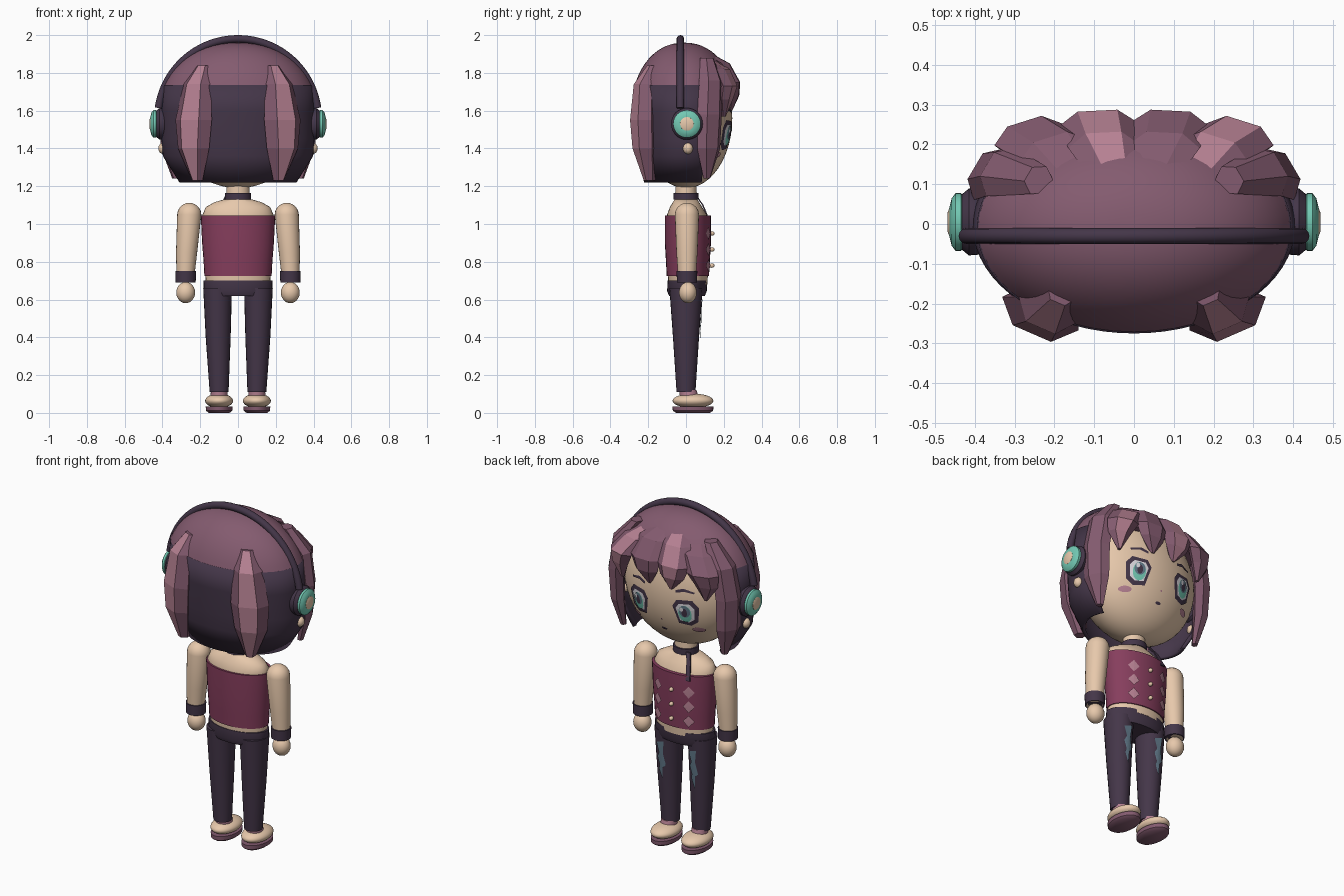
import bpy, bmesh, math
from mathutils import Vector

if "Cube" in bpy.data.objects:
    bpy.data.objects.remove(bpy.data.objects["Cube"])

def mat(name, r, g, b):
    m = bpy.data.materials.new(name)
    m.diffuse_color = (r, g, b, 1)
    m.use_nodes = True
    m.node_tree.nodes["Principled BSDF"].inputs["Base Color"].default_value = m.diffuse_color
    return m

MAUVE = mat("mauve hair", .23, .105, .16)
PINK = mat("pink streak", .47, .22, .29)
DARK = mat("dark plum", .058, .037, .066)
SKIN = mat("warm skin", .84, .61, .43)
WINE = mat("wine corset", .24, .048, .11)
TEAL = mat("teal", .17, .58, .45)
SLATE = mat("slate blue", .12, .19, .25)
PALE = mat("pale eye", .72, .70, .74)

def finish(name, bm, mats, smooth=True, angle=40):
    me = bpy.data.meshes.new(name)
    bm.to_mesh(me)
    bm.free()
    ob = bpy.data.objects.new(name, me)
    bpy.context.collection.objects.link(ob)
    for m in mats:
        me.materials.append(m)
    if smooth:
        bpy.ops.object.select_all(action='DESELECT')
        ob.select_set(True)
        bpy.context.view_layer.objects.active = ob
        bpy.ops.object.shade_smooth_by_angle(angle=math.radians(angle))
    return ob

def loft(name, rings, mats, closed=True, caps=True, smooth=True, stripe=None):
    """Skin a list of equal-length point rings; strip number `stripe` gets material 1."""
    bm = bmesh.new()
    vs = [[bm.verts.new(p) for p in r] for r in rings]
    n = len(rings[0])
    for a, b in zip(vs, vs[1:]):
        for i in range(n if closed else n - 1):
            j = (i + 1) % n
            f = bm.faces.new((a[i], a[j], b[j], b[i]))
            f.material_index = 1 if i == stripe else 0
    if caps:
        bm.faces.new(vs[0][::-1])
        bm.faces.new(vs[-1])
    bmesh.ops.recalc_face_normals(bm, faces=bm.faces)
    return finish(name, bm, mats, smooth)

def stack(name, levels, m, n=32, arc=None, caps=True):
    """Horizontal ellipses; levels are (z, cx, cy, rx, ry)."""
    a0, a1 = arc or (0, 360)
    cnt = n + 1 if arc else n
    ang = [math.radians(a0 + (a1 - a0) * i / n) for i in range(cnt)]
    rings = [[(cx + rx * math.cos(a), cy + ry * math.sin(a), z) for a in ang]
             for z, cx, cy, rx, ry in levels]
    return loft(name, rings, [m], closed=not arc, caps=caps)

def ball(name, loc, r, m, seg=32):
    bm = bmesh.new()
    bmesh.ops.create_uvsphere(bm, u_segments=seg, v_segments=seg // 2, radius=1)
    for v in bm.verts:
        v.co = Vector([loc[i] + r[i] * v.co[i] for i in range(3)])
    return finish(name, bm, [m], angle=60)

def plate(name, pts, surf, off, m):
    """Thin patch of (x, z) outline points laid on the surface y = surf(x, z)."""
    n = len(pts)
    cx, cz = sum(p[0] for p in pts) / n, sum(p[1] for p in pts) / n
    bm = bmesh.new()
    def ring(k):
        return [bm.verts.new((x, surf(x, z) + off, z)) for x, z in
                [(cx + (p[0] - cx) * k, cz + (p[1] - cz) * k) for p in pts]]
    rs = [ring(k) for k in (1, .66, .33)]
    c = bm.verts.new((cx, surf(cx, cz) + off, cz))
    for i in range(n):
        j = (i + 1) % n
        for a, b in zip(rs, rs[1:]):
            bm.faces.new((a[i], a[j], b[j], b[i]))
        bm.faces.new((rs[-1][i], rs[-1][j], c))
    bmesh.ops.recalc_face_normals(bm, faces=bm.faces)
    if sum(f.normal.y for f in bm.faces) < 0:
        bmesh.ops.reverse_faces(bm, faces=bm.faces)
    return finish(name, bm, [m], False)

def oval(cx, cz, rx, rz, n=16):
    return [(cx + rx * math.cos(math.tau * i / n), cz + rz * math.sin(math.tau * i / n))
            for i in range(n)]

def lock(name, path, normal, stripe=None):
    """Faceted six-sided strand; path holds (x, y, z, half width, half thickness)."""
    nrm = Vector((*normal, 0)).normalized()
    t = Vector((-nrm.y, nrm.x, 0))
    rings = [[Vector((x, y, z)) + t * w * math.cos(k * math.pi / 3)
              + nrm * h * math.sin(k * math.pi / 3) / .87 for k in range(6)]
             for x, y, z, w, h in path]
    return loft(name, rings, [MAUVE, PINK], smooth=False, stripe=stripe)

# head and hair shell
HZ, HR = 1.56, (.365, .245, .37)
ball("head", (0, 0, HZ), HR, SKIN, 48)
def face(x, z):
    return HR[1] * math.sqrt(max(.01, 1 - (x / HR[0]) ** 2 - ((z - HZ) / HR[2]) ** 2))

cap = []
for i in range(13):
    a = math.radians(21 + 68.9 * i / 12)
    c = math.cos(a) ** .92
    cap.append((1.6 + .36 * math.sin(a), 0, -.01, .42 * c, .28 * c))
stack("hair_cap", cap, MAUVE, 48)
shell = stack("under_hair", [(1.735, 0, -.01, .395, .265), (1.6, 0, -.005, .405, .268),
              (1.45, 0, 0, .405, .262), (1.36, 0, 0, .398, .255), (1.22, 0, 0, .31, .222)],
              DARK, 40, (158, 382), caps=False)
sol = shell.modifiers.new("thickness", 'SOLIDIFY')
sol.thickness = .02

# hair strands
for s in (-1, 1):
    lock("back_lock", [(s * .18, -.17, 1.84, .04, .03), (s * .215, -.215, 1.74, .08, .05),
         (s * .235, -.225, 1.55, .105, .055), (s * .235, -.215, 1.4, .09, .055),
         (s * .215, -.19, 1.23, .03, .03)], (s * .4, -.92), 1)
    lock("side_lock", [(s * .24, .11, 1.88, .04, .03), (s * .335, .13, 1.76, .07, .04),
         (s * .365, .125, 1.58, .075, .04), (s * .36, .12, 1.4, .07, .035),
         (s * .33, .11, 1.24, .02, .015)], (s * .85, .5))
    lock("outer_bang", [(s * .13, .09, 1.88, .06, .03), (s * .2, .185, 1.82, .09, .035),
         (s * .265, .225, 1.73, .09, .035), (s * .28, .21, 1.66, .065, .03),
         (s * .27, .20, 1.57, .01, .01)], (s * .3, .95), 1 if s > 0 else None)
    lock("inner_bang", [(s * .04, .09, 1.91, .05, .03), (s * .075, .195, 1.85, .09, .035),
         (s * .09, .25, 1.75, .10, .035), (s * .085, .25, 1.68, .075, .03),
         (s * .07, .235, 1.6, .01, .01)], (s * .05, 1), 1 if s < 0 else None)

# eyes, brows, cheeks, nose and mouth
for s in (-1, 1):
    ex, ez = s * .15, 1.47
    frame = [(-.07, .035), (-.045, .075), (.04, .08), (.072, .04), (.06, -.05), (.02, -.08), (-.045, -.07)]
    for nm, k, off, m in (("eye_rim", 1, .005, DARK), ("eye_white", .72, .008, PALE)):
        plate(nm, [(ex + s * x * k, ez + z * k) for x, z in frame], face, off, m)
    plate("iris", oval(ex, ez - .003, .036, .052), face, .011, TEAL)
    plate("iris_shade", oval(ex, ez + .012, .03, .036), face, .013, SLATE)
    plate("pupil", oval(ex, ez + .006, .015, .026), face, .015, DARK)
    plate("eye_glint", oval(ex + .014, ez + .026, .011, .014, 8), face, .017, PALE)
    plate("brow", [(ex - s * .05, 1.585), (ex - s * .01, 1.6), (ex + s * .05, 1.59),
          (ex + s * .05, 1.6), (ex - s * .01, 1.615), (ex - s * .05, 1.6)], face, .005, DARK)
    plate("cheek", oval(s * .2, 1.365, .032, .016), face, .006, PINK)
plate("nose", oval(0, 1.4, .006, .006, 8), face, .005, PINK)
plate("mouth", oval(0, 1.335, .018, .008, 10), face, .005, DARK)

# headphones
band = []
for i in range(41):
    a = math.radians(8 + 164 * i / 40)
    d = Vector((math.cos(a), 0, math.sin(a)))
    band.append([Vector((0, -.03, 1.555)) + d * (.425 + .02 * math.cos(b)) + Vector((0, .02 * math.sin(b), 0))
                 for b in (math.tau * k / 12 for k in range(12))])
loft("headphone_band", band, [DARK])

def disc(name, prof, s, m):
    """Disc turned about the x axis; prof holds (x, radius)."""
    rings = [[(s * x, .005 + r * math.cos(a), 1.53 + r * math.sin(a))
              for a in (math.tau * k / 32 for k in range(32))] for x, r in prof]
    loft(name, rings, [m])

for s in (-1, 1):
    disc("ear_cushion", [(.37, .07), (.39, .082), (.415, .084), (.432, .07)], s, DARK)
    disc("ear_cup", [(.425, .06), (.435, .073), (.448, .073), (.458, .06), (.463, .04)], s, TEAL)
    disc("cup_button", [(.45, .038), (.464, .036), (.469, .022)], s, SKIN)
    ball("earring", (s * .395, .01, 1.4), (.027, .027, .03), SKIN, 16)

# neck, shoulders and choker
stack("neck", [(1.08, 0, 0, .065, .06), (1.22, 0, 0, .06, .055)], SKIN)
stack("shoulders", [(.99, 0, .01, .18, .11), (1.05, 0, .005, .188, .105), (1.09, 0, 0, .17, .085),
      (1.115, 0, 0, .125, .07), (1.13, 0, 0, .075, .06)], SKIN)
stack("choker", [(1.13, 0, 0, .07, .066), (1.165, 0, 0, .07, .066)], DARK)
loft("choker_ribbon", [[(x + dx, y + dy, z) for dx, dy in ((-.013, 0), (.013, 0), (.013, .008), (-.013, .008))]
     for x, y, z in ((-.055, .05, 1.15), (-.08, .085, 1.1), (-.098, .118, 1.02))], [DARK])

# corset with bead buttons and diamond patches
stack("corset", [(.725, 0, .01, .178, .112), (.8, 0, .01, .182, .116), (.9, 0, .01, .19, .122),
      (1.045, 0, .01, .197, .122)], WINE)
stack("waist", [(.68, 0, .01, .17, .103), (.73, 0, .01, .173, .106)], SKIN)
def chest(x, z):
    return .01 + .12 * math.sqrt(1 - (x / .187) ** 2)
for z in (.95, .865, .78):
    ball("corset_button", (0, .137, z), (.012, .014, .012), SKIN, 12)
    for s in (-1, 1):
        plate("corset_diamond", [(s * .1 - .03, z), (s * .1, z + .035), (s * .1 + .03, z),
              (s * .1, z - .035)], chest, .008, PINK)

# arms, cuffs and hands
for s in (-1, 1):
    top = [(1.05 + .062 * math.sin(a), s * .258, .005, .064 * math.cos(a), .064 * math.cos(a))
           for a in (math.radians(d) for d in (0, 20, 40, 60, 75, 88))]
    stack("arm", [(.69, s * .28, .005, .045, .045), (.85, s * .272, .005, .056, .056)] + top, SKIN, 24)
    stack("cuff", [(.69, s * .277, .005, .053, .053), (.75, s * .277, .005, .055, .055)], DARK, 24)
    ball("hand", (s * .277, .01, .637), (.05, .047, .056), SKIN, 24)

# trousers with worn patches
stack("hips", [(.62, 0, .005, .17, .095), (.645, 0, .005, .183, .105), (.70, 0, .008, .182, .105)], DARK)
tear = [(-.02, .6), (.03, .585), (.012, .53), (.027, .5), (.01, .45), (.018, .43),
        (-.004, .37), (-.008, .44), (-.026, .46), (-.012, .53)]
def thigh(x, z):
    r = .05 + .035 * (z - .11) / .54
    return r * math.sqrt(max(.05, 1 - (x / r) ** 2))
for s in (-1, 1):
    cx = s * .108
    stack("trouser_leg", [(.11, s * .1, 0, .05, .05), (.4, s * .105, 0, .066, .069),
          (.66, cx, 0, .076, .088)], DARK, 24)
    plate("worn_patch", [(s * .105 + x, z) for x, z in tear],
          lambda x, z: thigh(x - s * .105, z), .007, SLATE)
    # feet
    stack("sock", [(.07, s * .1, .02, .045, .05), (.12, s * .1, .01, .044, .046)], PINK, 24)
    ball("shoe", (s * .1, .037, .064), (.074, .108, .038), SKIN)
    stack("shoe_sole", [(0, s * .1, .037, .055, .09), (.012, s * .1, .037, .07, .107),
          (.035, s * .1, .037, .071, .108)], MAUVE)
